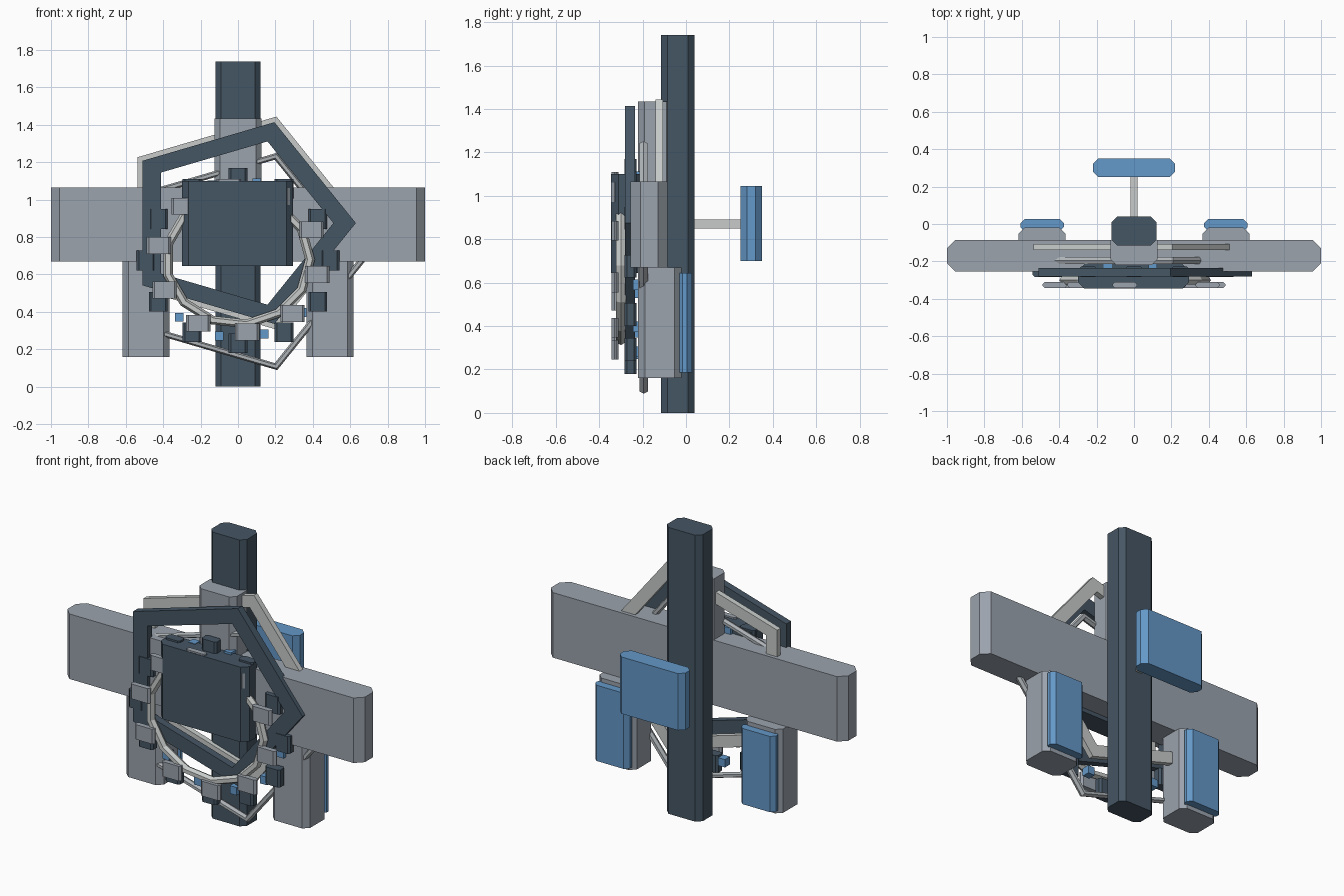
import bpy, bmesh, math

if "Cube" in bpy.data.objects:
    bpy.data.objects.remove(bpy.data.objects["Cube"])


def material(name, rgb):
    m = bpy.data.materials.new(name)
    m.diffuse_color = (*rgb, 1)
    m.use_nodes = True
    m.node_tree.nodes["Principled BSDF"].inputs["Base Color"].default_value = m.diffuse_color
    return m


SLATE = material("dark slate", (0.060, 0.093, 0.127))
GREY = material("cool grey", (0.328, 0.366, 0.418))
STEEL = material("mid grey", (0.42, 0.45, 0.47))
PALE = material("pale grey", (0.57, 0.60, 0.59))
BLUE = material("panel blue", (0.127, 0.314, 0.578))
SQUASH = 0.9  # all rings are slightly flattened in height


def finish(bm, name, mat):
    bmesh.ops.recalc_face_normals(bm, faces=bm.faces)
    me = bpy.data.meshes.new(name)
    bm.to_mesh(me)
    bm.free()
    me.materials.append(mat)
    ob = bpy.data.objects.new(name, me)
    bpy.context.collection.objects.link(ob)
    return ob


def block(name, mat, x, y, z, c=0.0):
    """Upright box given by ranges, with its vertical edges chamfered by c."""
    (x0, x1), (y0, y1), (z0, z1) = x, y, z
    if c:
        pts = [(x0 + c, y0), (x1 - c, y0), (x1, y0 + c), (x1, y1 - c),
               (x1 - c, y1), (x0 + c, y1), (x0, y1 - c), (x0, y0 + c)]
    else:
        pts = [(x0, y0), (x1, y0), (x1, y1), (x0, y1)]
    bm = bmesh.new()
    low = [bm.verts.new((px, py, z0)) for px, py in pts]
    top = [bm.verts.new((px, py, z1)) for px, py in pts]
    bm.faces.new(low)
    bm.faces.new(top)
    n = len(pts)
    for i in range(n):
        j = (i + 1) % n
        bm.faces.new((low[i], low[j], top[j], top[i]))
    return finish(bm, name, mat)


def ring(name, mat, sides, zc, section):
    """Sweep a closed (radius, y) section round an upright polygon."""
    bm = bmesh.new()
    loops = []
    for i in range(sides):
        a = 2 * math.pi * i / sides
        loops.append([bm.verts.new((r * math.cos(a), y,
                                    zc + SQUASH * r * math.sin(a)))
                      for r, y in section])
    n = len(section)
    for i in range(sides):
        p, q = loops[i], loops[(i + 1) % sides]
        for k in range(n):
            l = (k + 1) % n
            bm.faces.new((p[k], p[l], q[l], q[k]))
    return finish(bm, name, mat)


def flat_section(r0, r1, y0, y1):
    return [(r0, y0), (r1, y0), (r1, y1), (r0, y1)]


def round_section(r, y, t, n=6):
    return [(r + t * math.cos(2 * math.pi * k / n),
             y + t * math.sin(2 * math.pi * k / n)) for k in range(n)]


def node_circle(name, mat, count, start, r, zc, w, h, y, c):
    """Small upright blocks spaced evenly round a flattened circle."""
    for i in range(count):
        a = math.radians(start + 360 * i / count)
        x, z = r * math.cos(a), zc + SQUASH * r * math.sin(a)
        block(f"{name}_{i + 1}", mat, (x - w / 2, x + w / 2), y,
              (z - h / 2, z + h / 2), c)


# Main structure
block("spine", SLATE, (-0.12, 0.12), (-0.115, 0.04), (0, 1.74), 0.03)
block("cross_beam", GREY, (-1, 1), (-0.255, -0.085), (0.67, 1.065), 0.045)
block("upper_block", GREY, (-0.125, 0.125), (-0.22, -0.06), (0.92, 1.435), 0.03)
block("core_box", SLATE, (-0.30, 0.295), (-0.345, -0.215), (0.645, 1.10), 0.035)

# Side pods with rear panels
for side, s in (("left", -1), ("right", 1)):
    xs = sorted((0.367 * s, 0.617 * s))
    block(f"{side}_pod", GREY, xs, (-0.22, -0.02), (0.16, 0.67), 0.032)
    xs = sorted((0.375 * s, 0.607 * s))
    block(f"{side}_pod_panel", BLUE, xs, (-0.04, 0.028), (0.185, 0.645), 0.024)

# Rear panel on its strut
block("rear_strut", PALE, (-0.02, 0.02), (0.03, 0.26), (0.85, 0.89))
block("rear_panel", BLUE, (-0.22, 0.22), (0.25, 0.35), (0.70, 1.045), 0.03)

# Five-sided frames
ring("front_frame", SLATE, 5, 0.875, flat_section(0.51, 0.63, -0.28, -0.235))
ring("back_frame", PALE, 5, 0.875, flat_section(0.57, 0.665, -0.14, -0.107))
ring("thin_frame", STEEL, 5, 0.67, round_section(0.657, -0.195, 0.022))

# Hoop and the nodes around it
ring("hoop", PALE, 13, 0.68, round_section(0.385, -0.30, 0.026))
node_circle("outer_node", GREY, 10, 24.5, 0.432, 0.678, 0.13, 0.09,
            (-0.342, -0.31), 0.012)
node_circle("dark_node", SLATE, 12, 0, 0.492, 0.675, 0.10, 0.105,
            (-0.284, -0.228), 0.012)
node_circle("blue_cube", BLUE, 12, 17.5, 0.465, 0.68, 0.046, 0.048,
            (-0.245, -0.197), 0)
